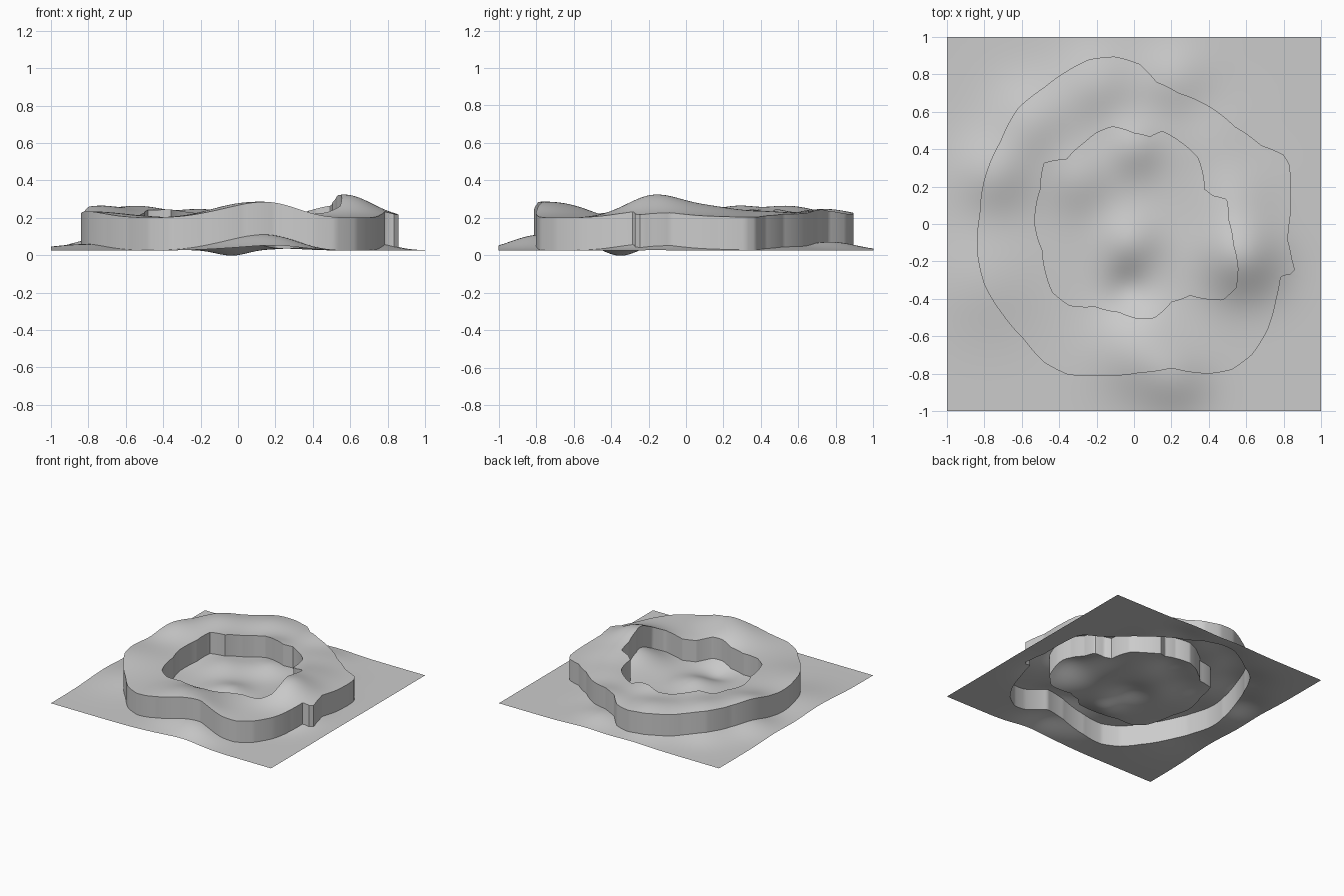
import bpy, bmesh
from math import atan2, hypot, pi, cos, sin, exp, radians

if "Cube" in bpy.data.objects:
    bpy.data.objects.remove(bpy.data.objects["Cube"])

# Cliff outlines seen from above
OUTER = [(-.10, .895), (.03, .855), (.12, .76), (.24, .70), (.40, .63), (.54, .52), (.68, .42),
         (.80, .37), (.83, .32), (.84, .16), (.83, 0), (.82, -.08), (.845, -.19), (.86, -.245),
         (.83, -.275), (.785, -.275), (.76, -.405), (.715, -.565), (.63, -.70), (.52, -.78),
         (.405, -.80), (.20, -.77), (.03, -.795), (-.185, -.81), (-.355, -.805), (-.48, -.74),
         (-.59, -.615), (-.705, -.48), (-.80, -.325), (-.84, -.14), (-.825, .05), (-.80, .24),
         (-.715, .44), (-.62, .62), (-.48, .73), (-.355, .82), (-.24, .88)]
INNER = [(-.115, .52), (0, .485), (.085, .465), (.15, .495), (.245, .44), (.34, .355), (.375, .185),
         (.42, .15), (.495, .13), (.505, .02), (.53, -.11), (.555, -.235), (.545, -.34),
         (.475, -.405), (.30, -.38), (.20, -.415), (.11, -.50), (.02, -.505), (-.08, -.47),
         (-.21, -.44), (-.345, -.435), (-.435, -.365), (-.475, -.245), (-.49, -.14), (-.53, 0),
         (-.50, .185), (-.48, .325), (-.36, .345), (-.265, .435), (-.195, .49)]
# Soft mounds and dips: x, y, radius, height
MOUNDS = [(.57, -.17, .15, .118), (.53, .14, .15, .05), (.02, -.68, .17, .072), (.22, -.83, .13, .05),
          (-.75, .27, .14, .06), (-.54, .55, .15, .06), (-.2, .75, .14, .045), (.22, .78, .13, .045),
          (.4, .45, .15, .03), (-.8, -.3, .2, .035), (0, .42, .11, .05), (-.3, .25, .13, .045),
          (-.02, -.09, .11, .05), (-.03, -.36, .09, -.041)]
GROUND, RISE, N = .025, .175, 360


def height(x, y):
    return GROUND + sum(a * exp(-((x - mx) ** 2 + (y - my) ** 2) / (2 * s * s)) for mx, my, s, a in MOUNDS)


def radius_lookup(outline):
    pts = sorted((atan2(y, x), hypot(x, y)) for x, y in outline)
    pts = [(pts[-1][0] - 2 * pi, pts[-1][1])] + pts + [(pts[0][0] + 2 * pi, pts[0][1])]

    def radius(a):
        for (a0, r0), (a1, r1) in zip(pts, pts[1:]):
            if a0 <= a <= a1:
                return r0 + (r1 - r0) * (a - a0) / (a1 - a0)
    return radius


inner, outer = radius_lookup(INNER), radius_lookup(OUTER)
square = lambda a: 1 / max(abs(cos(a)), abs(sin(a)))
centre = lambda a: 0
angles = [-pi + 2 * pi * i / N for i in range(N)]
bm = bmesh.new()


def loop(r0, r1, t, lift):
    verts = []
    for a in angles:
        r = r0(a) + (r1(a) - r0(a)) * t
        x, y = r * cos(a), r * sin(a)
        verts.append(bm.verts.new((x, y, height(x, y) + lift)))
    return verts


# Basin floor, raised ring and surrounding ground; the cliffs join them
loops = []
for r0, r1, lift, steps in ((centre, inner, 0, 18), (inner, outer, RISE, 14), (outer, square, 0, 12)):
    start = 1 if r0 is centre else 0
    loops += [loop(r0, r1, i / steps, lift) for i in range(start, steps + 1)]
hub = bm.verts.new((0, 0, height(0, 0)))
for i in range(N):
    j = (i + 1) % N
    bm.faces.new((hub, loops[0][i], loops[0][j]))
    for p, q in zip(loops, loops[1:]):
        bm.faces.new((p[i], q[i], q[j], p[j]))

mesh = bpy.data.meshes.new("ring_terrain")
bm.to_mesh(mesh)
bm.free()
terrain = bpy.data.objects.new("ring_terrain", mesh)
bpy.context.collection.objects.link(terrain)
bpy.context.view_layer.objects.active = terrain
terrain.select_set(True)
bpy.ops.object.shade_smooth_by_angle(angle=radians(35))
